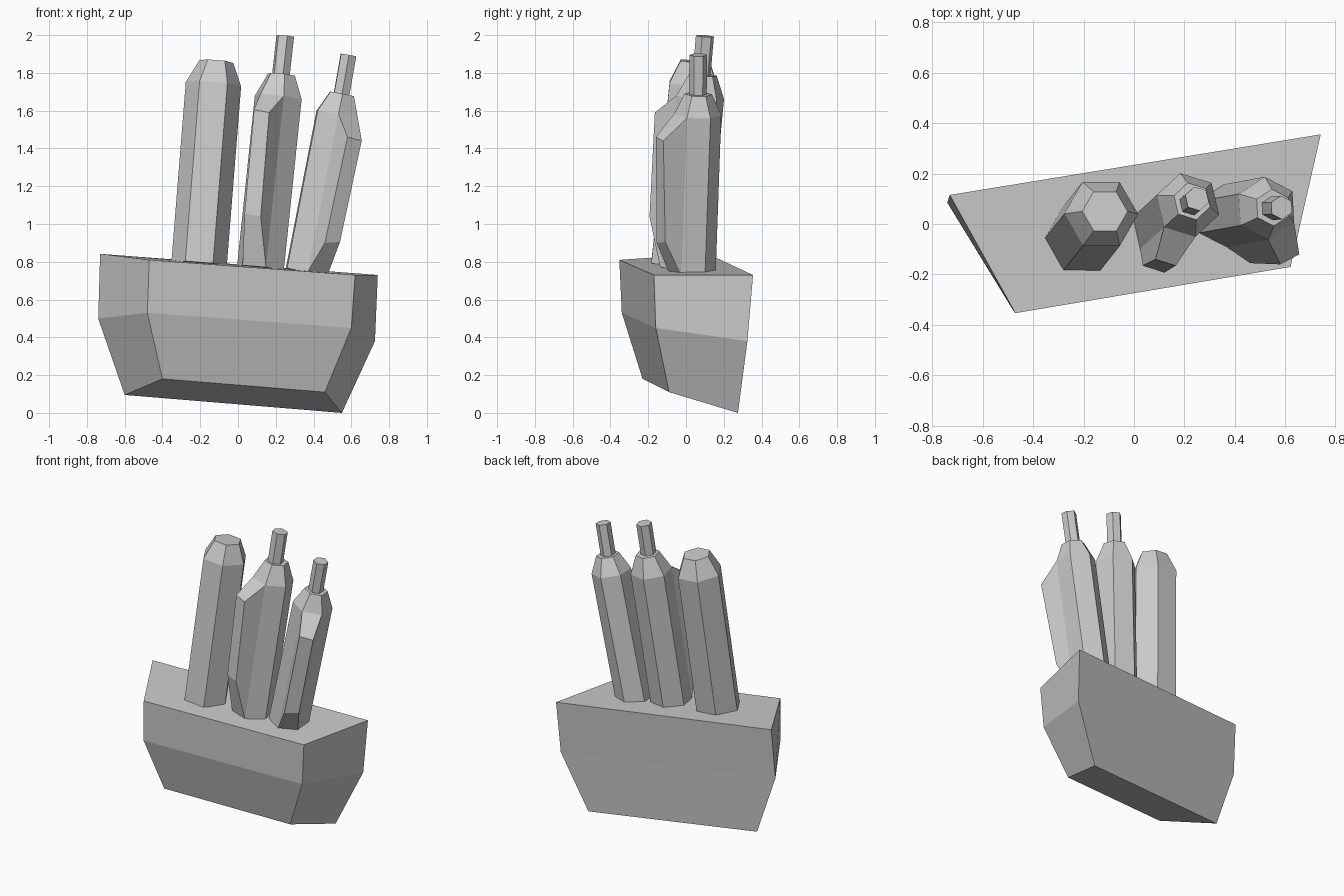
import bpy, bmesh, math
from mathutils import Vector

if "Cube" in bpy.data.objects:
    bpy.data.objects.remove(bpy.data.objects["Cube"])


def make_object(name, bm):
    bmesh.ops.recalc_face_normals(bm, faces=bm.faces)
    mesh = bpy.data.meshes.new(name)
    bm.to_mesh(mesh)
    bm.free()
    obj = bpy.data.objects.new(name, mesh)
    bpy.context.collection.objects.link(obj)
    return obj


def loft(rings):
    """Skin a stack of equal-length point rings and cap both ends."""
    bm = bmesh.new()
    rows = [[bm.verts.new(p) for p in ring] for ring in rings]
    sides = []
    for lo, hi in zip(rows, rows[1:]):
        n = len(lo)
        sides.append([bm.faces.new((lo[i], lo[(i + 1) % n], hi[(i + 1) % n], hi[i]))
                      for i in range(n)])
    bm.faces.new(rows[0][::-1])
    bm.faces.new(rows[-1])
    return bm, sides


def hex_ring(center, radius, turn, axis):
    """Hexagon lying across the axis."""
    tilt = Vector((0, 0, 1)).rotation_difference(axis)
    pts = []
    for i in range(6):
        a = math.radians(turn + 60 * i)
        pts.append(Vector(center) + tilt @ Vector((radius * math.cos(a), radius * math.sin(a), 0)))
    return pts


def finger(name, base, shoulder, tip, radius, tip_radius, turn, knuckle=None):
    axis = (Vector(shoulder) - Vector(base)).normalized()
    foot = Vector(base) - axis * 0.015
    bm, sides = loft([hex_ring(foot, radius, turn, axis),
                      hex_ring(shoulder, radius, turn, axis),
                      hex_ring(tip, tip_radius, turn, axis)])
    if knuckle:
        # pull one side panel outward into a bent pad
        index, points = knuckle
        old = list(sides[0][index].verts)
        bmesh.ops.delete(bm, geom=[sides[0][index]], context='FACES_ONLY')
        new = [bm.verts.new(p) for p in points]
        for i in range(4):
            j = (i + 1) % 4
            bm.faces.new((old[i], old[j], new[j], new[i]))
        bm.faces.new(new)
    return make_object(name, bm)


def rod(name, start, end, radius, turn):
    axis = (Vector(end) - Vector(start)).normalized()
    bm, _ = loft([hex_ring(p, radius, turn, axis) for p in (start, end)])
    return make_object(name, bm)


# skewed, tapering base block: bottom, middle and top outlines
base_rings = [
    [(-0.60, 0.085, 0.095), (-0.40, -0.23, 0.18), (0.46, -0.09, 0.11), (0.55, 0.275, 0.0)],
    [(-0.74, 0.085, 0.50), (-0.48, -0.34, 0.53), (0.60, -0.16, 0.45), (0.725, 0.325, 0.38)],
    [(-0.73, 0.115, 0.842), (-0.47, -0.353, 0.81), (0.62, -0.17, 0.73), (0.74, 0.355, 0.73)],
]
bm, _ = loft(base_rings)
make_object("base_block", bm)

# plain finger on the left
finger("left_finger", (-0.205, -0.055, 0.80), (-0.13, 0.04, 1.74), (-0.115, 0.05, 1.86),
       0.147, 0.09, 0)

# two fingers with a bent pad on one panel
finger("middle_finger", (0.12, -0.01, 0.778), (0.213, 0.075, 1.67), (0.23, 0.09, 1.79),
       0.13, 0.075, 43,
       (3, [(0.035, -0.165, 1.055), (0.12, -0.193, 1.04),
            (0.165, -0.165, 1.59), (0.085, -0.14, 1.605)]))
finger("right_finger", (0.365, 0.033, 0.758), (0.525, 0.062, 1.58), (0.55, 0.065, 1.688),
       0.125, 0.073, 33,
       (4, [(0.46, -0.155, 0.90), (0.54, -0.11, 0.905),
            (0.655, -0.12, 1.44), (0.58, -0.16, 1.46)]))

# hexagonal rods standing on the tips
rod("middle_rod", (0.222, 0.078, 1.74), (0.25, 0.10, 1.995), 0.049, 43)
rod("right_rod", (0.54, 0.062, 1.64), (0.585, 0.065, 1.895), 0.047, 33)
